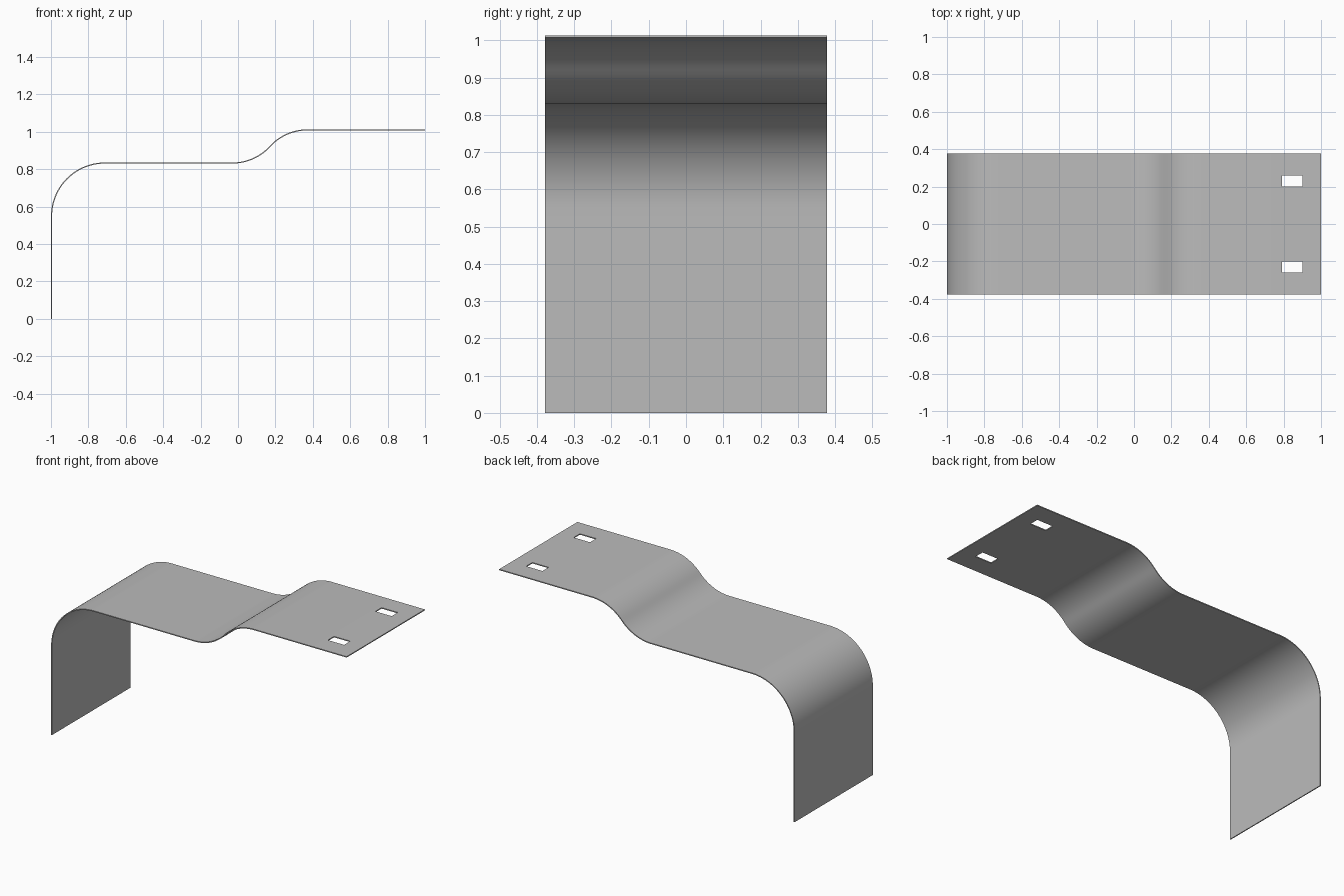
import bpy, bmesh
from math import sin, cos, pi, radians

cube = bpy.data.objects.get("Cube")
if cube:
    bpy.data.objects.remove(cube, do_unlink=True)

THICK = 0.006
HALF_W = 0.378
LEFT, RIGHT = -0.997, 1.0
MID_Z, TOP_Z = 0.833, 1.01

metal = bpy.data.materials.new("plain grey metal")
metal.use_nodes = True
grey = (0.5, 0.5, 0.5, 1)
metal.diffuse_color = grey
metal.node_tree.nodes["Principled BSDF"].inputs["Base Color"].default_value = grey


def arc(cx, cz, r, start, end, steps):
    """Points on a circular bend, angles in radians."""
    angles = [start + (end - start) * i / steps for i in range(steps + 1)]
    return [(cx + r * cos(a), cz + r * sin(a)) for a in angles]


# Side profile: upright leg, large bend, shelf, S-shaped step, slotted tab
bend_r = 0.285
step_r = 0.272
rise = TOP_Z - MID_Z
step_angle = radians(47.6)
step_r = rise / (2 * (1 - cos(step_angle)))
step_x = -0.03
step_end = step_x + 2 * step_r * sin(step_angle)

profile = [(LEFT, 0)]
profile += arc(LEFT + bend_r, MID_Z - bend_r, bend_r, pi, pi / 2, 24)
profile += arc(step_x, MID_Z + step_r, step_r, -pi / 2, -pi / 2 + step_angle, 14)
profile += arc(step_end, TOP_Z - step_r, step_r, pi / 2 + step_angle, pi / 2, 14)[1:]
profile += [(x, TOP_Z) for x in (0.79, 0.9, RIGHT)]

# Sweep the profile across the width, leaving the two slots open
cuts = [-HALF_W, -0.26, -0.2, 0.2, 0.26, HALF_W]
bm = bmesh.new()
rows = [[bm.verts.new((x, y, z)) for y in cuts] for x, z in profile]
slot_row = len(profile) - 3
for i in range(len(rows) - 1):
    for j in range(len(cuts) - 1):
        if i == slot_row and j in (1, 3):
            continue
        a, b = rows[i], rows[i + 1]
        bm.faces.new((a[j], b[j], b[j + 1], a[j + 1]))
mesh = bpy.data.meshes.new("bent_bracket")
bm.to_mesh(mesh)
bm.free()
mesh.materials.append(metal)
bracket = bpy.data.objects.new("bent_bracket", mesh)
bpy.context.collection.objects.link(bracket)

# Sheet thickness, then smooth bends with crisp edges
bpy.ops.object.select_all(action="DESELECT")
bracket.select_set(True)
bpy.context.view_layer.objects.active = bracket
sheet = bracket.modifiers.new("sheet_thickness", "SOLIDIFY")
sheet.thickness = THICK
sheet.offset = 0
bpy.ops.object.modifier_apply(modifier=sheet.name)
bpy.ops.object.shade_smooth_by_angle(angle=radians(30))
